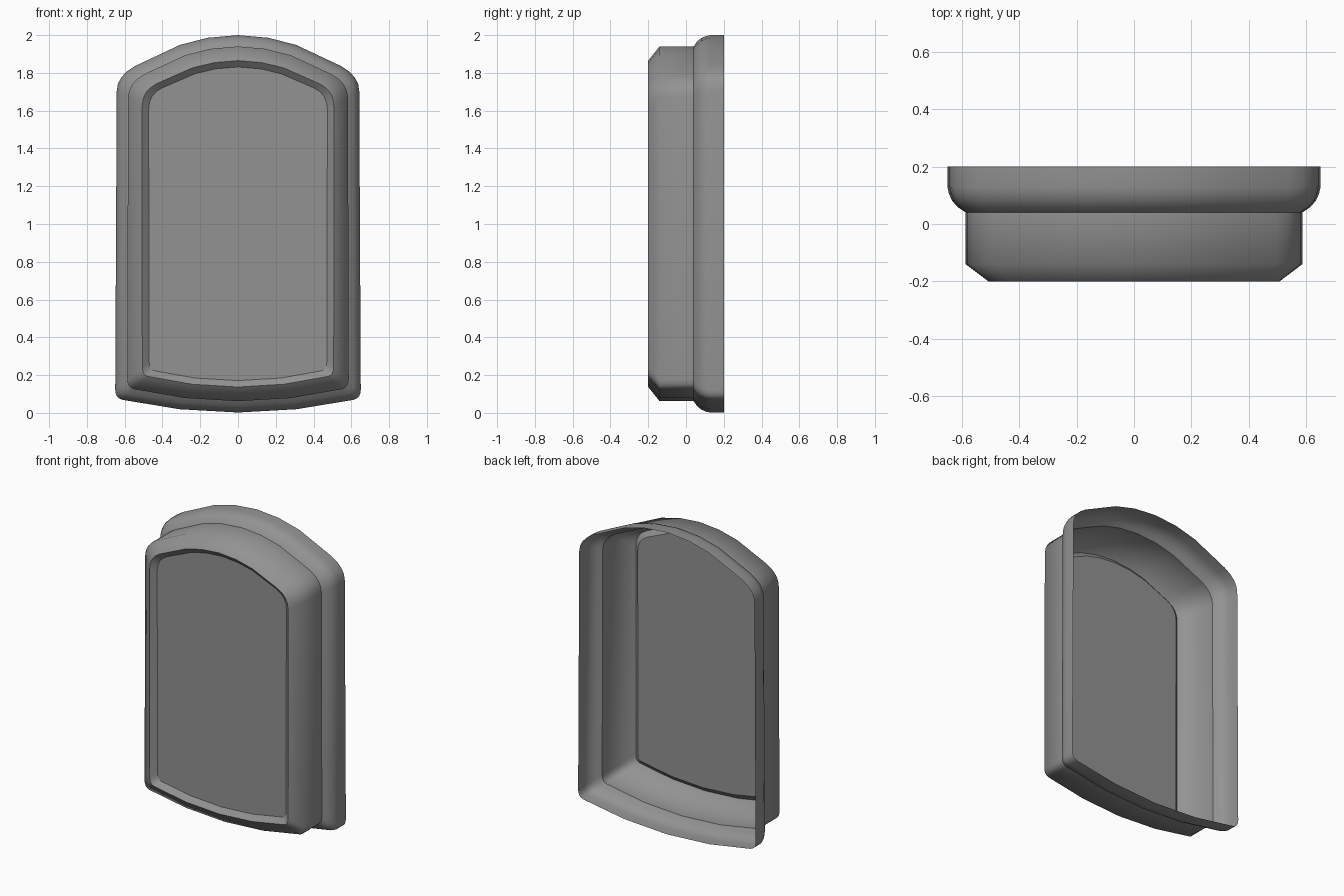
import bpy, bmesh
from mathutils import Vector

if "Cube" in bpy.data.objects:
    bpy.data.objects.remove(bpy.data.objects["Cube"])


def bezier(a, b, c, n=4):
    """Rounded corner from a to c with b as the sharp corner."""
    return [a * (1 - t) ** 2 + b * 2 * t * (1 - t) + c * t * t
            for t in (i / n for i in range(n + 1))]


def outline(d):
    """Closed (x, z) outline with arched top and bowed bottom, inset by d."""
    w, top, bottom = 0.646 - d, 2.0 - d, 0.002 + d
    top_z = lambda x: top - (0.55 + 0.8 * d) * x * x
    low_z = lambda x: bottom + (0.18 + 0.5 * d) * x * x
    w_top, w_low = w - 0.004, w + 0.004 - 0.06 * d
    half = [Vector((w_low * f, low_z(w_low * f))) for f in (0, .48)]
    half += bezier(Vector((w_low * .94, low_z(w_low * .94))),
                   Vector((w_low, low_z(w_low))),
                   Vector((w_low, low_z(w_low) + 0.045)))
    half += bezier(Vector((w_top, top_z(w_top) - 0.07)),
                   Vector((w_top, top_z(w_top) + 0.01)),
                   Vector((w_top * .85, top_z(w_top * .85))))
    half += [Vector((w_top * f, top_z(w_top * f))) for f in (.48, .25, 0)]
    return half + [Vector((-p.x, p.y)) for p in half[-2:0:-1]]


# cross-section from back rim to front panel: (inset, y, sharp edge)
section = [(0, 0.20, False), (0, 0.13, False), (0.005, 0.105, False),
           (0.016, 0.08, False), (0.035, 0.058, False), (0.06, 0.04, True),
           (0.06, -0.14, False), (0.135, -0.20, True), (0.169, -0.17, True)]

# open-backed tray shell
bm = bmesh.new()
rings = []
for d, y, sharp in section:
    ring = [bm.verts.new((p.x, y, p.y)) for p in outline(d)]
    if rings:
        prev = rings[-1]
        for i in range(len(ring)):
            j = (i + 1) % len(ring)
            bm.faces.new((prev[i], prev[j], ring[j], ring[i]))
    rings.append(ring)

# flat recessed front panel
bm.faces.new(rings[-1])
for f in bm.faces:
    f.smooth = True
for ring, (_, _, sharp) in zip(rings, section):
    if sharp:
        for i, v in enumerate(ring):
            bm.edges.get((v, ring[(i + 1) % len(ring)])).smooth = False
bmesh.ops.recalc_face_normals(bm, faces=bm.faces[:])
bm.faces.ensure_lookup_table()
if bm.faces[-1].normal.y > 0:
    bmesh.ops.reverse_faces(bm, faces=bm.faces[:])

mesh = bpy.data.meshes.new("arched_shell")
bm.to_mesh(mesh)
bm.free()

# dark grey finish
dark = bpy.data.materials.new("dark_grey")
dark.diffuse_color = (0.29, 0.29, 0.29, 1)
dark.use_nodes = True
dark.node_tree.nodes["Principled BSDF"].inputs["Base Color"].default_value = dark.diffuse_color
mesh.materials.append(dark)
bpy.context.collection.objects.link(bpy.data.objects.new("arched_shell", mesh))
